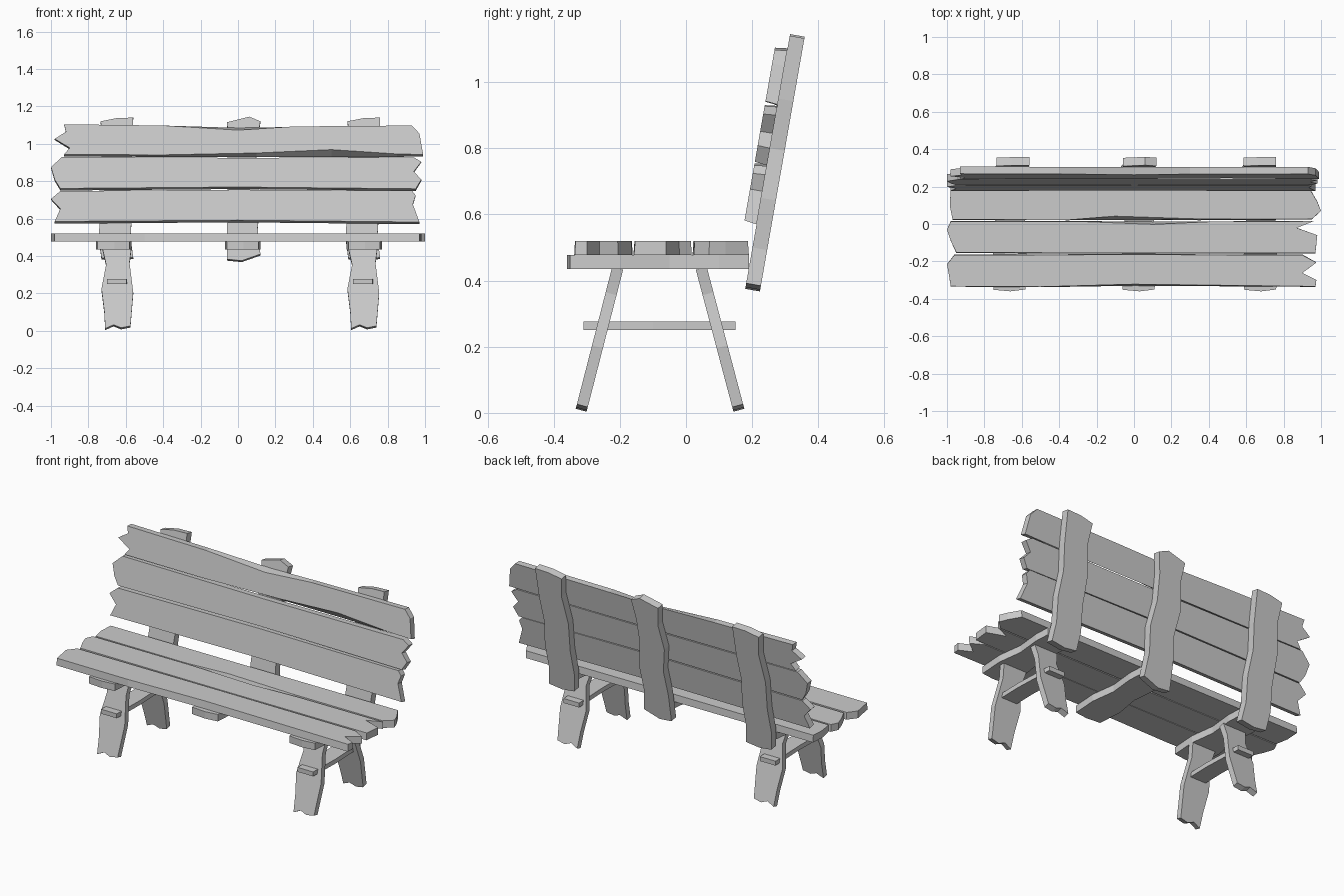
import bpy, bmesh
from mathutils import Vector

if "Cube" in bpy.data.objects:
    bpy.data.objects.remove(bpy.data.objects["Cube"])

wood = bpy.data.materials.new("grey_wood")
wood.use_nodes = True
wood.diffuse_color = (0.6, 0.6, 0.6, 1)
wood.node_tree.nodes["Principled BSDF"].inputs["Base Color"].default_value = (0.6, 0.6, 0.6, 1)


def plank(name, outline, frame, back, face, squeeze=1.0):
    """Extrude an outline from depth back to depth face; points may carry a shift for the face side."""
    origin, u, v, w = (Vector(a) for a in frame)
    mid = sum(p[1] for p in outline) / len(outline)
    bm = bmesh.new()
    rings = []
    for depth, is_face in ((back, False), (face, True)):
        ring = []
        for p in outline:
            b = p[1]
            if is_face:
                b = mid + (b - mid) * squeeze + (p[2] if len(p) > 2 else 0)
            ring.append(bm.verts.new(origin + u * p[0] + v * b + w * depth))
        rings.append(ring)
    a, b = rings
    bm.faces.new(a[::-1])
    bm.faces.new(b)
    for i in range(len(a)):
        j = (i + 1) % len(a)
        bm.faces.new((a[i], a[j], b[j], b[i]))
    bmesh.ops.recalc_face_normals(bm, faces=bm.faces)
    mesh = bpy.data.meshes.new(name)
    bm.to_mesh(mesh)
    bm.free()
    mesh.materials.append(wood)
    ob = bpy.data.objects.new(name, mesh)
    bpy.context.collection.objects.link(ob)


def shifted(outline, dx):
    return [(p[0] + dx, *p[1:]) for p in outline]


X = (1, 0, 0)
FLAT = ((0, 0, 0), X, (0, 1, 0), (0, 0, 1))
BACK = ((0, 0.113, 0), X, (0, 0.176, 1), (0, 0.985, -0.174))

# Seat boards
seat = {
    "front": [(-.98, -.335), (-.5, -.338), (0, -.33, .006), (.97, -.336), (.975, -.3), (.9, -.262),
              (.975, -.205), (.9, -.163), (0, -.161), (-.96, -.163), (-1, -.215), (-.99, -.27)],
    "middle": [(-.95, -.155), (0, -.159), (.97, -.157), (.98, -.06), (.87, -.02), (.96, .017),
               (.4, .014), (.1, .012, -.012), (-.3, .016), (-.98, .015), (-1, -.03), (-.98, -.09)],
    "rear": [(-.97, .022), (-.35, .02), (-.1, .022, .018), (.35, .02, .005), (.95, .024), (1, .07),
             (.98, .12), (.94, .19), (0, .187), (-.98, .185), (-.985, .1)],
}
for key, pts in seat.items():
    plank(key + "_seat_board", pts, FLAT, .477, .52, .97)

# Backrest boards
rest = {
    "lower": [(-.98, .573), (0, .58), (.97, .57), (.935, .67), (.95, .72), (.93, .746),
              (0, .752), (-.95, .744), (-1, .7), (-.95, .645)],
    "middle": [(-.95, .75), (0, .758), (.95, .748), (.98, .8), (.94, .845), (.98, .9), (.94, .925),
               (0, .922), (-.94, .928), (-1, .87), (-.98, .8)],
    "upper": [(-.93, .932), (-.4, .93), (.1, .928, .012), (.5, .928, .03), (.85, .93, .005), (.99, .932),
              (.97, 1.05), (.93, 1.095), (.3, 1.09), (0, 1.085, -.015), (-.4, 1.095), (-.93, 1.102),
              (-.92, 1.06), (-.98, 1.02), (-.9, .97)],
}
for key, pts in rest.items():
    plank(key + "_back_board", pts, BACK, 0, -.038, .95)

# Upright slats behind the backrest
slat = [(-.08, .39), (0, .38), (.09, .392), (.075, .5), (.085, .65), (.07, .8), (.085, .95), (.09, 1.14),
        (0, 1.137), (-.085, 1.12), (-.07, 1), (-.095, .83), (-.085, .65), (-.095, .5)]
peaked = [(-.09, .383), (-.01, .375), (.09, .41), (.075, .55), (.09, .7), (.065, .85), (.07, 1), (.09, 1.12),
          (.03, 1.145), (-.09, 1.115), (-.075, 1), (-.1, .85), (-.075, .7), (-.09, .55)]
for key, pts, x in (("right", slat, -.65), ("centre", peaked, .03), ("left", slat, .67)):
    plank(key + "_back_slat", shifted(pts, x), BACK, 0, .045)

# Bearers under the seat
bearer = [(-.09, -.352), (0, -.36), (.08, -.35), (.09, -.2), (.07, -.05), (.085, .1), (.08, .19),
          (-.08, .19), (-.09, .1), (-.075, -.05), (-.1, -.2)]
for key, x in (("right", -.66), ("centre", .03), ("left", .68)):
    plank(key + "_seat_bearer", shifted(bearer, x), FLAT, .435, .477)

# Splayed legs with worn feet, and a stretcher through each pair
leg = [(-.065, .008), (-.02, .028), (.02, .012), (.07, .022), (.085, .2), (.065, .36), (.075, .437),
       (-.08, .437), (-.06, .35), (-.085, .22), (-.07, .1)]
for side, x in (("right", -.645), ("left", .67)):
    for end, y, lean in (("front", -.319, .257), ("rear", .162, -.265)):
        frame = ((0, y, 0), X, (0, lean, 1), (0, .966, -lean))
        plank(f"{side}_{end}_leg", shifted(leg, x), frame, -.017, .017)
    bar = [(-.055, -.31), (.05, -.31), (.055, -.1), (.045, .15), (-.06, .15), (-.05, -.1)]
    plank(side + "_stretcher", shifted(bar, x), FLAT, .25, .277)
